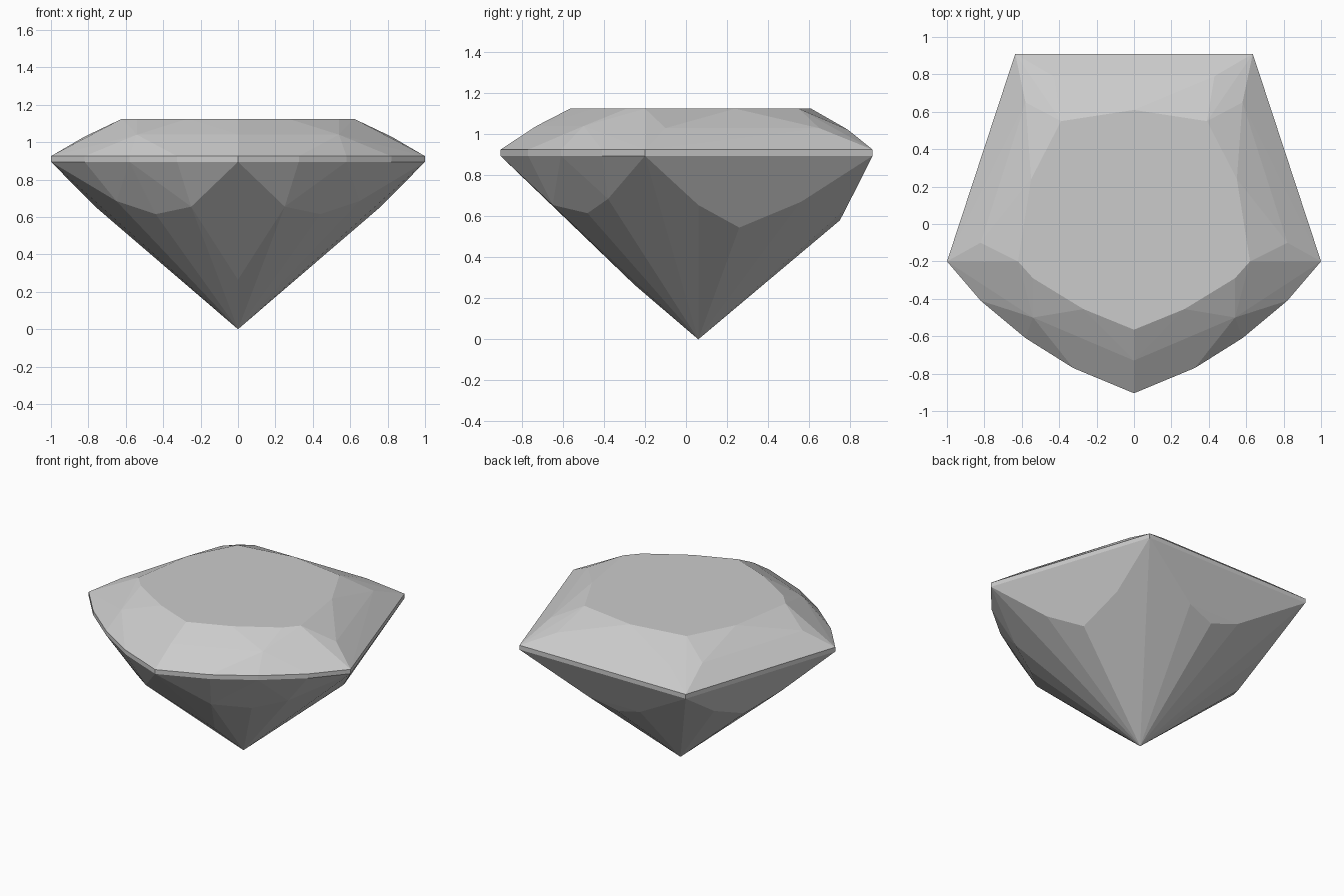
import bpy, bmesh
from math import radians

cube = bpy.data.objects.get("Cube")
if cube:
    bpy.data.objects.remove(cube, do_unlink=True)

# Heights of the main levels
GIRDLE_LOW, GIRDLE_HIGH, TABLE = 0.895, 0.925, 1.125

# Right-hand half outlines, mirrored across x
girdle = [(0.635, 0.91), (1, -0.2), (0.82, -0.41), (0.58, -0.61), (0.325, -0.77), (0, -0.905)]
table = [(0, 0.61), (0.39, 0.55), (0.55, 0.24), (0.62, -0.2), (0.54, -0.29), (0.27, -0.455), (0, -0.565)]

# Facet corners between table and girdle
crown = [(0.43, 0.79, 1.022), (0.58, 0.65, 1.03), (0.82, -0.1, 1.03),
         (0.54, -0.5, 1.04), (0, -0.73, 1.04)]

# Facet corners between girdle and the bottom point
pavilion = [(0, 0.75, 0.58), (0.195, 0.78, 0.637), (0.608, 0.56, 0.67), (0.628, 0.26, 0.545),
            (0.763, 0.06, 0.655), (0.65, -0.38, 0.685), (0.44, -0.48, 0.615),
            (0.25, -0.65, 0.655), (0, -0.25, 0.265), (0, 0.06, 0)]


def at_height(outline, z):
    return [(x, y, z) for x, y in outline]


def mirrored(points):
    return points + [(-x, y, z) for x, y, z in points if x > 0]


def cut_stone(name, points, material):
    """A convex stone whose flat facets span the given corners."""
    bm = bmesh.new()
    for p in points:
        bm.verts.new(p)
    hull = bmesh.ops.convex_hull(bm, input=bm.verts[:])
    loose = [v for v in bm.verts if not v.link_faces]
    bmesh.ops.delete(bm, geom=loose, context='VERTS')
    # Merge the triangles of each facet
    bmesh.ops.dissolve_limit(bm, angle_limit=radians(1), verts=bm.verts[:], edges=bm.edges[:])
    bmesh.ops.recalc_face_normals(bm, faces=bm.faces[:])
    mesh = bpy.data.meshes.new(name)
    bm.to_mesh(mesh)
    bm.free()
    mesh.materials.append(material)
    obj = bpy.data.objects.new(name, mesh)
    bpy.context.collection.objects.link(obj)
    return obj


# Single grey colour
grey = bpy.data.materials.new("stone_grey")
grey.use_nodes = True
colour = (0.6, 0.6, 0.6, 1)
grey.diffuse_color = colour
grey.node_tree.nodes["Principled BSDF"].inputs["Base Color"].default_value = colour

corners = (at_height(girdle, GIRDLE_LOW) + at_height(girdle, GIRDLE_HIGH)
           + at_height(table, TABLE) + crown + pavilion)
cut_stone("cut_gemstone", mirrored(corners), grey)
